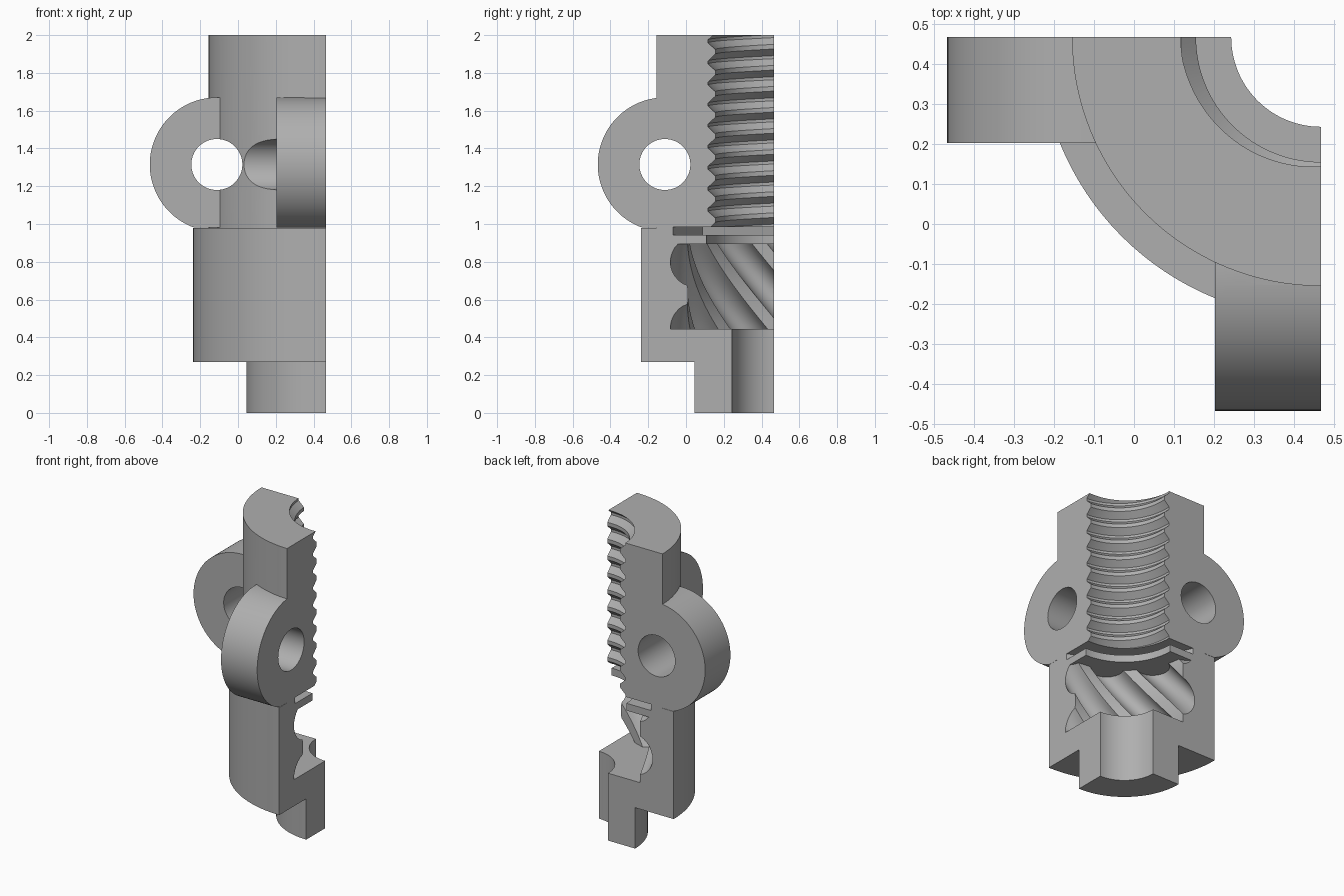
import bpy, bmesh, math
from math import sin, cos, pi, radians

if "Cube" in bpy.data.objects:
    bpy.data.objects.remove(bpy.data.objects["Cube"])

AXIS = 0.467      # the quarter section's corner lies on the bore axis
PITCH = 0.1115    # thread pitch

metal = bpy.data.materials.new("plain_grey")
metal.use_nodes = True
metal.diffuse_color = (0.43, 0.43, 0.43, 1)
metal.node_tree.nodes["Principled BSDF"].inputs["Base Color"].default_value = (0.43, 0.43, 0.43, 1)


def loft(name, rings):
    """Closed solid through matching rings of points, capped at both ends."""
    bm = bmesh.new()
    loops = [[bm.verts.new(p) for p in ring] for ring in rings]
    n = len(loops[0])
    for a, b in zip(loops, loops[1:]):
        for i in range(n):
            j = (i + 1) % n
            bm.faces.new((a[i], a[j], b[j], b[i]))
    bm.faces.new(loops[0])
    bm.faces.new(loops[-1])
    bmesh.ops.recalc_face_normals(bm, faces=bm.faces)
    mesh = bpy.data.meshes.new(name)
    bm.to_mesh(mesh)
    bm.free()
    mesh.materials.append(metal)
    obj = bpy.data.objects.new(name, mesh)
    bpy.context.collection.objects.link(obj)
    return obj


def polar(r, angle, z):
    return (AXIS + r * cos(angle), AXIS + r * sin(angle), z)


def lathe(name, profile, sides=128):
    return loft(name, [[polar(r, 2 * pi * i / sides, z) for i in range(sides)]
                       for r, z in profile])


def extrude(name, outline, start, end, swap):
    """Extrude an upright (u, z) outline along y, or along x when swapped."""
    return loft(name, [[(d, u, z) if swap else (u, d, z) for u, z in outline]
                       for d in (start, end)])


def combine(target, tool, operation):
    mod = target.modifiers.new(operation, 'BOOLEAN')
    mod.operation = operation
    mod.solver = 'EXACT'
    mod.object = tool
    bpy.context.view_layer.update()
    result = bpy.data.meshes.new_from_object(
        target.evaluated_get(bpy.context.evaluated_depsgraph_get()))
    target.modifiers.clear()
    target.data = result
    bpy.data.objects.remove(tool)


# Stepped round body
body = lathe("nut_quarter_section", [(0.422, 0), (0.422, 0.27), (0.704, 0.27),
                                     (0.704, 0.98), (0.622, 0.98), (0.622, 2)])

# Two round mounting ears with holes, mirrored across the diagonal
EAR_U, EAR_Z, EAR_R, HOLE_R = -0.112, 1.315, 0.355, 0.135
arc = [radians(90 + 160 * i / 48) for i in range(49)]
ear_outline = [(EAR_U + EAR_R * cos(a), max(0.98, EAR_Z + EAR_R * sin(a))) for a in arc]
ear_outline += [(0.05, 0.98), (0.05, EAR_Z + EAR_R)]
hole_outline = [(EAR_U + HOLE_R * cos(2 * pi * i / 64), EAR_Z + HOLE_R * sin(2 * pi * i / 64))
                for i in range(64)]
for swap in (False, True):
    combine(body, extrude("ear", ear_outline, 0.203, 0.6, swap), 'UNION')
for swap in (False, True):
    combine(body, extrude("ear_hole", hole_outline, -1.5, 1.5, swap), 'DIFFERENCE')

# Quarter section
quarter = [(-1, -0.5), (AXIS, -0.5), (AXIS, 3), (-1, 3)]
combine(body, extrude("quarter_block", quarter, -1, AXIS, False), 'INTERSECT')

# Bore, lip hole and washer slot
combine(body, lathe("bore", [(0.224, -0.1), (0.224, 0.6), (0.312, 0.6), (0.312, 2.1)]), 'DIFFERENCE')
combine(body, lathe("lip_hole", [(0.358, 0.85), (0.358, 0.96)]), 'DIFFERENCE')
combine(body, lathe("washer_slot", [(0.537, 0.943), (0.537, 0.984)], 8), 'DIFFERENCE')

# Helical round-toothed cavity
TEETH, CORE, LOBE = 10, 0.447, 0.103
section = []
for t in range(TEETH):
    mid = 2 * pi * t / TEETH
    for i in range(13):
        a = pi * (i / 12 - 0.5)
        u, v = CORE + LOBE * cos(a), LOBE * sin(a)
        section.append((math.hypot(u, v), mid + math.atan2(v, u)))
rings = []
for i in range(25):
    z = 0.445 + 0.45 * i / 24
    turn = radians(270) + radians(103) * (z - 0.8)
    rings.append([polar(r, a + turn, z) for r, a in section])
combine(body, loft("toothed_cavity", rings), 'DIFFERENCE')

# Internal thread: groove profile swept along a helix
groove = []
for k in range(9, -2, -1):
    z = 1.967 - k * PITCH
    groove += [(0.305, z - 0.05), (0.35, z - 0.008), (0.35, z + 0.008), (0.305, z + 0.05)]
groove += [(0.2, groove[-1][1]), (0.2, groove[0][1])]
rings = []
for i in range(45):
    phi = -10 + 110 * i / 44
    rings.append([polar(r, radians(270 - phi), z + PITCH * phi / 360) for r, z in groove])
combine(body, loft("thread", rings), 'DIFFERENCE')

# One material and smooth curved surfaces with crisp edges
body.data.materials.clear()
body.data.materials.append(metal)
for face in body.data.polygons:
    face.material_index = 0
bpy.ops.object.select_all(action='DESELECT')
body.select_set(True)
bpy.context.view_layer.objects.active = body
bpy.ops.object.shade_smooth_by_angle(angle=radians(25))
